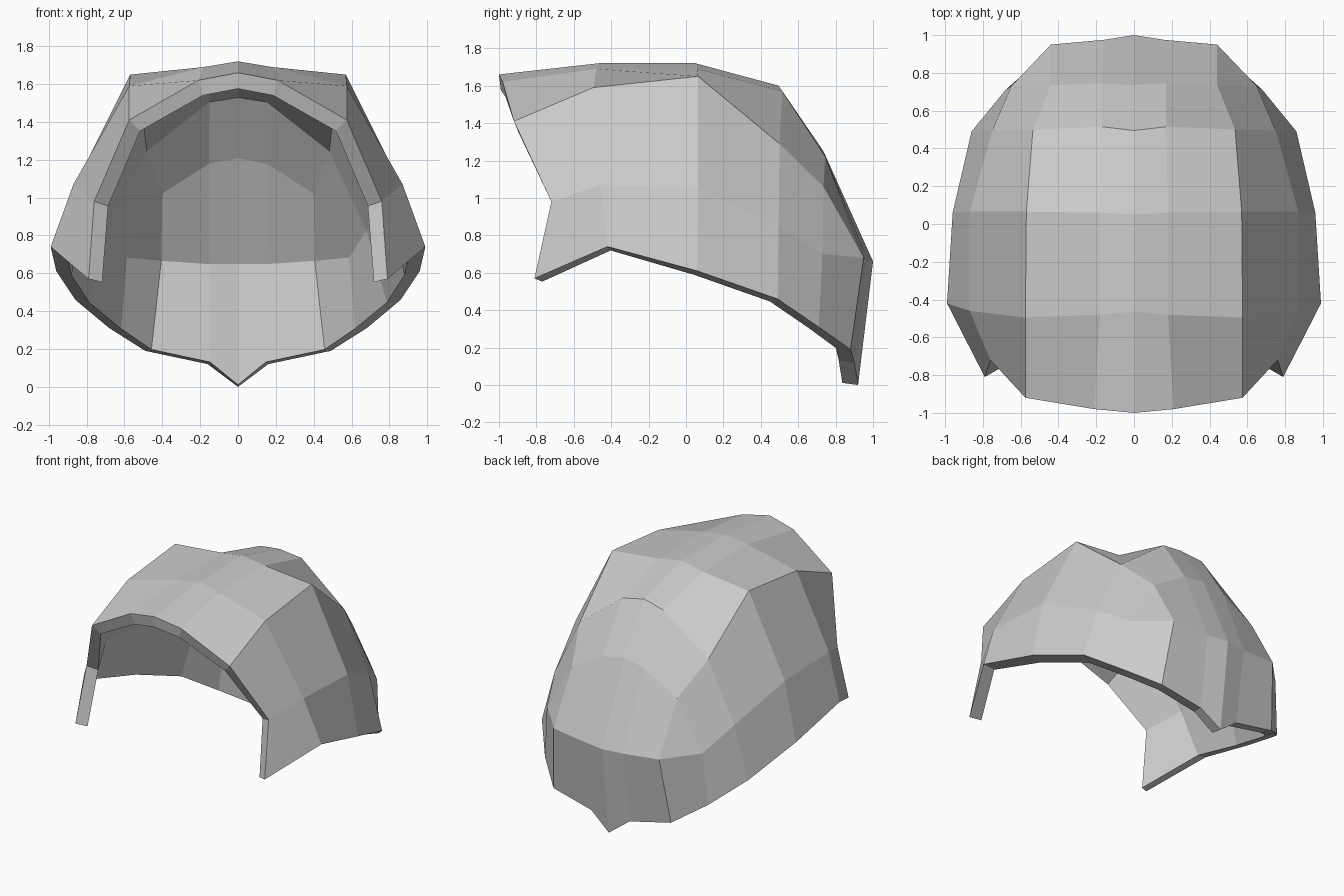
import bpy

if "Cube" in bpy.data.objects:
    bpy.data.objects.remove(bpy.data.objects["Cube"])

# Half cross-sections from front to back, each running centre -> lower side edge
sections = [
    [(0, -1.0, 1.66), (.21, -.98, 1.62), (.575, -.92, 1.41), (.76, -.72, .98), (.79, -.81, .57)],
    [(0, -.465, 1.72), (.18, -.48, 1.69), (.575, -.495, 1.59), (.87, -.46, 1.07), (.99, -.42, .74)],
    [(0, .05, 1.72), (.18, .06, 1.69), (.57, .065, 1.65), (.87, .065, 1.05), (.96, .06, .61)],
    [(0, .495, 1.60), (.17, .515, 1.57), (.535, .50, 1.29), (.75, .495, .85), (.86, .49, .46)],
    [(0, .735, 1.25), (.17, .745, 1.22), (.44, .735, 1.06), (.65, .73, .70), (.68, .71, .31)],
    # the ridge and side lines meet at the nape corner
    [(0, 1.0, .66), (.16, .975, .66), (.44, .95, .68), (.44, .95, .68), (.49, .88, .19)],
]
# Pointed tail below the nape
tail = [(0, .92, 0), (.16, .90, .12), (.49, .88, .19)]

verts, index, faces = [], {}, []


def vid(p):
    if p not in index:
        index[p] = len(verts)
        verts.append(p)
    return index[p]


def bridge(a, b):
    for j in range(min(len(a), len(b)) - 1):
        quad = [vid(p) for p in (a[j], a[j + 1], b[j + 1], b[j])]
        faces.append(list(dict.fromkeys(quad)))


for a, b in zip(sections, sections[1:]):
    bridge(a, b)
bridge(sections[-1], tail)

# Shell: half surface, mirrored and thickened inwards
mesh = bpy.data.meshes.new("helmet_shell")
mesh.from_pydata(verts, [], faces)
shell = bpy.data.objects.new("helmet_shell", mesh)
bpy.context.collection.objects.link(shell)

mirror = shell.modifiers.new("mirror", 'MIRROR')
mirror.use_axis[0] = True
mirror.use_clip = True

solid = shell.modifiers.new("thickness", 'SOLIDIFY')
solid.thickness = .085
solid.offset = -1
